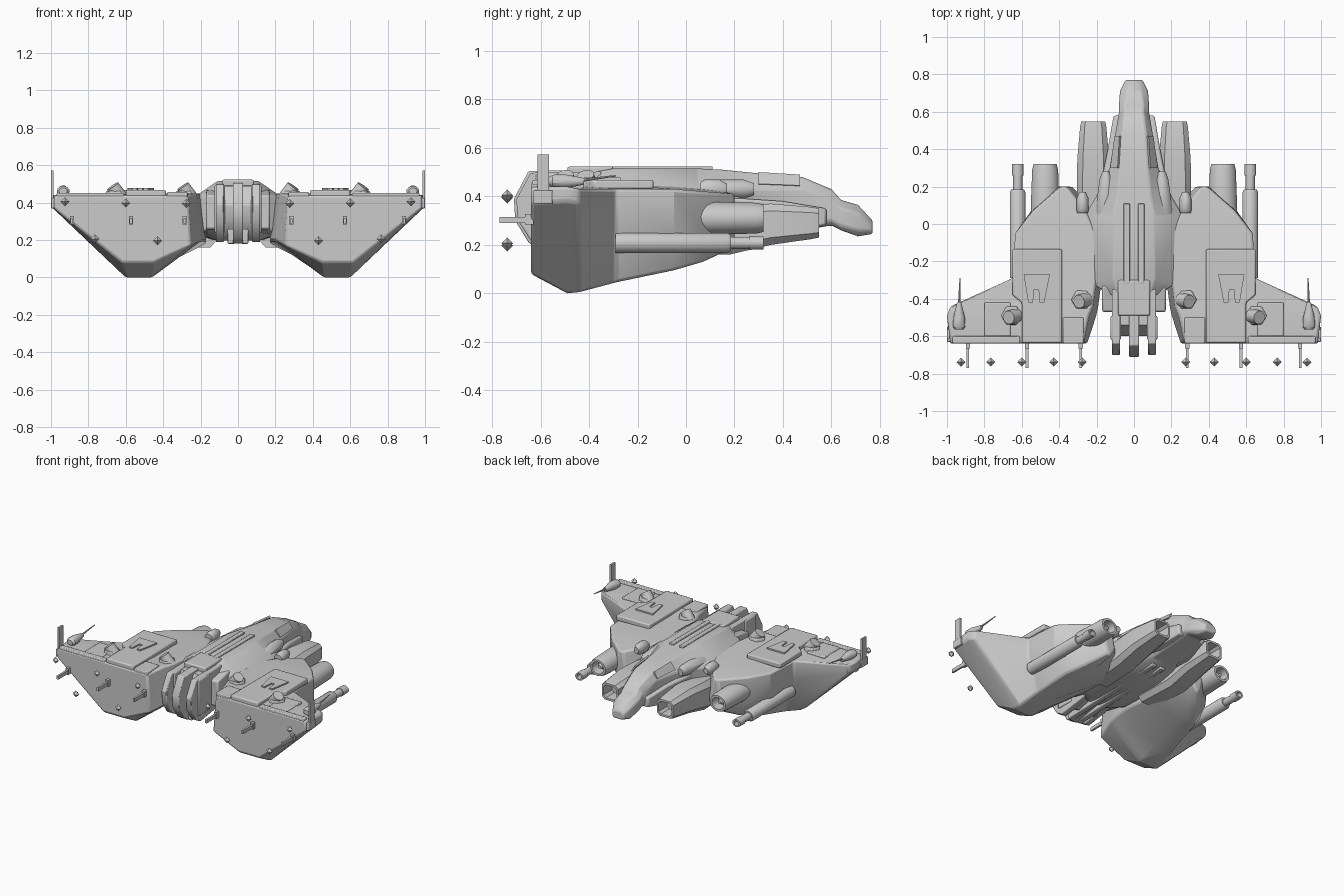
import bpy, bmesh, math
from mathutils import Vector

grey = bpy.data.materials.new("hull_grey")
grey.diffuse_color = (0.6, 0.6, 0.6, 1)


def finish(name, bm, mirror=True, bevel=0.0):
    bmesh.ops.recalc_face_normals(bm, faces=bm.faces)
    me = bpy.data.meshes.new(name)
    bm.to_mesh(me)
    bm.free()
    me.materials.append(grey)
    ob = bpy.data.objects.new(name, me)
    bpy.context.collection.objects.link(ob)
    if bevel:
        b = ob.modifiers.new("bevel", 'BEVEL')
        b.width, b.segments, b.limit_method = bevel, 2, 'ANGLE'
        b.angle_limit = math.radians(35)
    if mirror:
        ob.modifiers.new("mirror", 'MIRROR').use_clip = False
    return ob


def loft(name, rings, mirror=True, bevel=0.0):
    """Skin a list of equal-length rings of 3D points and cap both ends."""
    bm = bmesh.new()
    vs = [[bm.verts.new(p) for p in r] for r in rings]
    n = len(vs[0])
    for a, b in zip(vs, vs[1:]):
        for i in range(n):
            j = (i + 1) % n
            bm.faces.new((a[i], a[j], b[j], b[i]))
    bm.faces.new(vs[0])
    bm.faces.new(vs[-1])
    return finish(name, bm, mirror, bevel)


def sections(name, secs, **kw):
    return loft(name, [[(x, y, z) for x, z in s] for y, s in secs], **kw)


def prism_z(name, pts, z0, z1, **kw):
    return loft(name, [[(x, y, z) for x, y in pts] for z in (z0, z1)], **kw)


def prism_x(name, pts, x0, x1, **kw):
    return loft(name, [[(x, y, z) for y, z in pts] for x in (x0, x1)], **kw)


def box(name, x0, x1, y0, y1, z0, z1, **kw):
    return prism_z(name, [(x0, y0), (x1, y0), (x1, y1), (x0, y1)], z0, z1, **kw)


def tube(name, cx, cz, stations, n=20, **kw):
    """Round body along y; stations are (y, rx, rz)."""
    t = [2 * math.pi * (i + .5) / n for i in range(n)]
    return loft(name, [[(cx + rx * math.cos(a), y, cz + rz * math.sin(a)) for a in t]
                       for y, rx, rz in stations], **kw)


def rod(name, p, q, r0, r1, n=16, **kw):
    p, q = Vector(p), Vector(q)
    rot = (q - p).to_track_quat('Z', 'Y')
    ring = lambda c, r: [c + rot @ Vector((r * math.cos(2 * math.pi * i / n),
                                           r * math.sin(2 * math.pi * i / n), 0)) for i in range(n)]
    return loft(name, [ring(p, r0), ring(q, r1)], **kw)


# side hulls with flat rear plates, keels and swept wing tips
sections("side_hull", [
    (-.64, [(.27, .44), (.98, .44), (.985, .37), (.62, .08), (.45, .08), (.25, .17)]),
    (-.49, [(.24, .45), (1.0, .44), (1.0, .38), (.60, .0), (.46, .0), (.20, .20)]),
    (-.44, [(.22, .45), (.98, .43), (.98, .37), (.60, .005), (.46, .005), (.19, .20)]),
    (-.29, [(.20, .45), (.65, .43), (.65, .30), (.58, .045), (.44, .045), (.17, .20)]),
    (-.05, [(.20, .44), (.635, .43), (.635, .24), (.54, .095), (.41, .095), (.17, .18)]),
    (.07, [(.26, .43), (.54, .42), (.55, .25), (.48, .13), (.39, .13), (.20, .19)]),
    (.20, [(.36, .41), (.39, .41), (.41, .28), (.39, .20), (.36, .19), (.33, .25)]),
], bevel=.012)


# central fuselage from tail to nose
def body(y, wt, zt, wm, z1, z2, wb, zb):
    half = [(wt, zt), (wm, z1), (wm, z2), (wb, zb)]
    return y, half + [(-x, z) for x, z in reversed(half)]


sections("fuselage", [body(*s) for s in [
    (-.38, .09, .50, .13, .45, .26, .08, .21),
    (-.30, .11, .515, .25, .42, .25, .12, .20),
    (.05, .11, .515, .26, .41, .24, .14, .20),
    (.15, .09, .51, .20, .42, .25, .12, .21),
    (.30, .075, .495, .13, .43, .27, .09, .23),
    (.48, .065, .48, .10, .43, .29, .07, .26),
    (.60, .05, .43, .08, .38, .30, .06, .28),
    (.64, .05, .385, .08, .35, .28, .06, .26),
    (.71, .04, .365, .075, .33, .26, .05, .235),
    (.77, .025, .30, .045, .285, .255, .03, .245)]], mirror=False, bevel=.008)

# canopy side panels and cheek strakes
sections("canopy_panel", [
    (.30, [(.08, .49), (.12, .45), (.128, .452), (.088, .50)]),
    (.47, [(.07, .482), (.096, .443), (.104, .445), (.078, .49)])])
sections("cheek_strake", [
    (.10, [(.08, .25), (.20, .25), (.20, .40), (.08, .40)]),
    (.40, [(.06, .25), (.14, .25), (.14, .38), (.06, .38)]),
    (.58, [(.05, .28), (.105, .28), (.11, .35), (.05, .35)])], bevel=.01)
tube("shoulder_fairing", .15, .43, [(.03, .05, .03), (.06, .06, .042), (.24, .035, .04), (.28, .02, .025)], n=12)

# spine ridges and belly beams
box("spine_ridge", .022, .055, -.32, .11, .50, .524, bevel=.004)
prism_x("belly_beam", [(-.60, .18), (-.60, .26), (.25, .26), (.25, .21)], .015, .055, bevel=.006)


# inner nacelles: chamfered box sections with open intakes
def octo(y, cx, cz, w, h, c=.35):
    k, m = w * (1 - c), h * (1 - c)
    return y, [(cx + x, cz + z) for x, z in [(w, m), (k, h), (-k, h), (-w, m),
                                             (-w, -m), (-k, -h), (k, -h), (w, -m)]]


sections("inner_nacelle", [
    octo(-.10, .20, .25, .08, .09), octo(.18, .218, .26, .088, .10), octo(.35, .218, .285, .085, .085),
    octo(.52, .218, .29, .07, .066), octo(.548, .218, .29, .064, .06),
    octo(.548, .218, .29, .05, .046), octo(.46, .218, .29, .045, .042)])

# outer engines and gun tubes with hollow ends
tube("outer_engine", .475, .31, [(-.05, .08, .07), (.10, .077, .068), (.29, .07, .064), (.32, .062, .057),
                                (.32, .046, .042), (.25, .042, .038)], n=24)
tube("engine_core", .475, .31, [(.2, .03, .028), (.27, .026, .024), (.30, .012, .012)], n=16)
tube("gun_body", .622, .208, [(-.29, .042, .042), (.17, .042, .042), (.185, .034, .034)])
tube("gun_barrel", .622, .208, [(.17, .025, .025), (.26, .025, .025), (.26, .031, .029), (.32, .031, .027),
                               (.32, .018, .018), (.27, .016, .016)])

# raised deck plates with fork-shaped hatch
prism_z("deck_plate", [(.385, -.635), (.60, -.635), (.60, -.42), (.65, -.38), (.65, -.135), (.385, -.135)],
        .43, .468, bevel=.008)
prism_z("deck_hatch", [(.45, -.27), (.48, -.42), (.505, -.42), (.51, -.35), (.535, -.35), (.54, -.42),
                       (.565, -.42), (.59, -.27)], .46, .478)
box("rear_lip", .61, .97, -.638, -.60, .43, .452, bevel=.006)
box("inner_rear_lip", .27, .38, -.638, -.50, .43, .456, bevel=.006)
box("wing_deck", .66, .80, -.60, -.42, .43, .448, bevel=.006)

# deck turrets on six-sided bases
for nm, x, y, d in [("outer", .655, -.49, 1), ("inner", .28, -.405, 1)]:
    rod(nm + "_turret_base", (x, y, .42), (x, y, .462), .062, .052, n=6, bevel=.005)
    rod(nm + "_turret_drum", (x - .025 * d, y, .43), (x + .015 * d, y - .01, .488), .04, .036, n=16)

# forward sensor domes
tube("sensor_dome", .275, .43, [(.06, .03, .03), (.08, .035, .042), (.14, .032, .04), (.17, .018, .022)], n=12)

# wing-tip pods, spikes, tip fins and tip blocks
tube("tip_pod", .935, .462, [(-.565, .022, .018), (-.55, .034, .028), (-.50, .032, .03), (-.42, .012, .014)], n=12)
rod("tip_spike", (.935, -.44, .465), (.93, -.29, .485), .007, .003, n=8)
box("tip_fin", .986, .999, -.612, -.565, .38, .572)
box("tip_block", .97, 1.0, -.63, -.55, .37, .425, bevel=.004)

# tail stack of vertical plates
tail = [(-.36, .22), (-.60, .18), (-.65, .21), (-.705, .30), (-.71, .39), (-.65, .505), (-.36, .51)]


def tail_plate(name, x0, x1, dy, dz, **kw):
    pts = [(min(y + dy, -.34), .35 + (z - .35) * dz) for y, z in tail]
    prism_x(name, pts, x0, x1, **kw)


tail_plate("tail_centre_plate", -.028, .028, 0, 1, mirror=False, bevel=.006)
tail_plate("tail_core", -.085, .085, .11, .9, mirror=False)
tail_plate("tail_side_plate", .075, .118, .01, .95, bevel=.006)
box("tail_side_block", .07, .125, -.62, -.49, .24, .495, bevel=.008)
box("tail_cap", -.085, .085, -.49, -.30, .44, .523, mirror=False, bevel=.008)
prism_x("tail_cheek", [(-.47, .26), (-.47, .44), (-.33, .47), (-.33, .23)], .09, .17, bevel=.01)

# rear emitter rods and floating lights
for i, x in enumerate((.285, .572, .888)):
    box("rear_rod_%d" % i, x - .007, x + .007, -.77, -.63, .29, .315)
    box("rear_rod_foot_%d" % i, x - .011, x + .011, -.665, -.63, .283, .328)
for i, (x, z) in enumerate([(.277, .395), (.43, .197), (.60, .398), (.765, .207), (.925, .405)]):
    bm = bmesh.new()
    c = Vector((x, -.738, z))
    r = .024
    v = [bm.verts.new(c + Vector(d) * r) for d in
         [(1, 0, 0), (0, 1, 0), (-1, 0, 0), (0, -1, 0), (0, 0, 1), (0, 0, -1)]]
    for k in range(4):
        bm.faces.new((v[k], v[(k + 1) % 4], v[4]))
        bm.faces.new((v[(k + 1) % 4], v[k], v[5]))
    finish("rear_light_%d" % i, bm)

# smooth shading with sharp edges kept (lights stay faceted)
for ob in bpy.context.scene.objects:
    ob.select_set(True)
    bpy.context.view_layer.objects.active = ob
bpy.ops.object.shade_smooth_by_angle(angle=math.radians(32))
